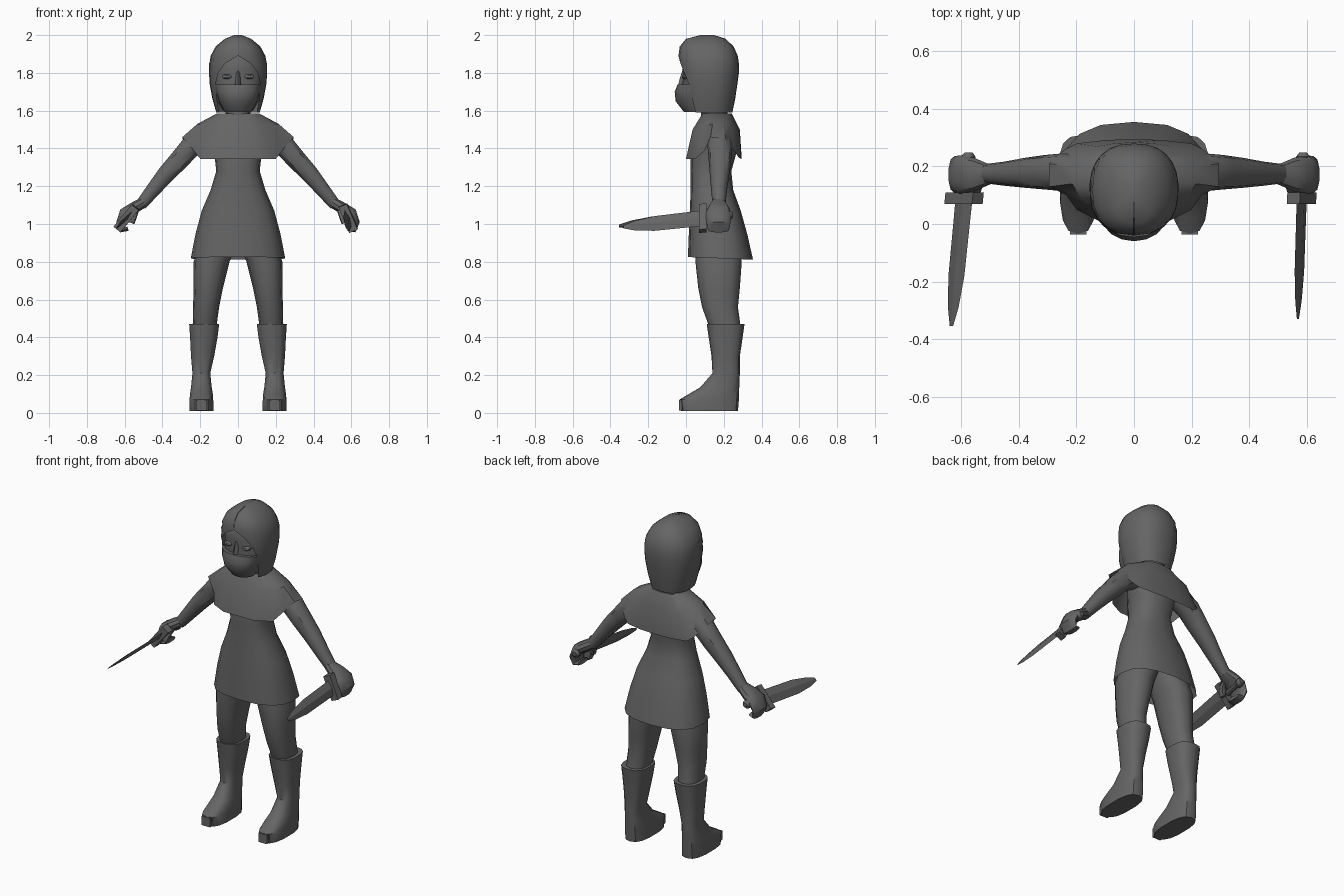
import bpy, bmesh, math
from mathutils import Vector as V

grey = bpy.data.materials.new("dark grey")
grey.diffuse_color = (0.13, 0.13, 0.13, 1)


def loft(name, rings, closed=True, caps=(True, True), angle=40):
    """Skin a list of point rings."""
    bm = bmesh.new()
    vs = [[bm.verts.new(p) for p in r] for r in rings]
    n = len(vs[0])
    for a, b in zip(vs, vs[1:]):
        for i in range(n if closed else n - 1):
            j = (i + 1) % n
            bm.faces.new((a[i], a[j], b[j], b[i]))
    for use, r in zip(caps, (vs[0], vs[-1])):
        if use:
            bm.faces.new(r)
    bmesh.ops.remove_doubles(bm, verts=bm.verts, dist=0.0005)
    bmesh.ops.recalc_face_normals(bm, faces=bm.faces)
    me = bpy.data.meshes.new(name)
    bm.to_mesh(me)
    bm.free()
    ob = bpy.data.objects.new(name, me)
    bpy.context.collection.objects.link(ob)
    me.materials.append(grey)
    bpy.ops.object.select_all(action='DESELECT')
    ob.select_set(True)
    bpy.context.view_layer.objects.active = ob
    bpy.ops.object.shade_smooth_by_angle(angle=math.radians(angle))
    return ob


def oval(c, u, v, n=12, e=1.0, a0=0.0):
    """Ring round c; e below 1 makes it boxier. Angle 0 points along -v."""
    out = []
    for i in range(n):
        t = a0 + (2 * math.pi - 2 * a0) * i / (n if a0 == 0 else n - 1)
        s, k = math.sin(t), -math.cos(t)
        out.append(V(c) + V(u) * math.copysign(abs(s) ** e, s) + V(v) * math.copysign(abs(k) ** e, k))
    return out


def level(z, x0, x1, y0, y1, n=12, e=0.85, a0=0.0, tilt=0.0):
    """Horizontal ring from its x and y limits."""
    r = oval(((x0 + x1) / 2, (y0 + y1) / 2, z), ((x1 - x0) / 2, 0, 0), (0, (y1 - y0) / 2, 0), n, e, a0)
    return [p + V((0, 0, tilt * (p.y - y0))) for p in r]


def tube(name, path, n=10, e=0.9):
    """Tube through (x, y, z, thickness, depth) points in the x-z plane."""
    pts = [V(p[:3]) for p in path]
    rings = []
    for i, p in enumerate(path):
        d = pts[min(i + 1, len(pts) - 1)] - pts[max(i - 1, 0)]
        u = V((d.z, 0, -d.x)).normalized()
        rings.append(oval(pts[i], u * p[3], (0, p[4], 0), n, e))
    return loft(name, rings)


# Dress: flared skirt, narrow waist, chest
loft("dress", [level(z, -w, w, a, b, 16, 0.8, tilt=t) for z, w, a, b, t in (
    (0.825, 0.25, 0.01, 0.355, -0.04), (0.95, 0.225, 0.015, 0.325, -0.02),
    (1.07, 0.192, 0.02, 0.29, 0), (1.18, 0.145, 0.025, 0.25, 0),
    (1.28, 0.115, 0.025, 0.24, 0), (1.37, 0.125, 0.025, 0.265, 0),
    (1.48, 0.15, 0.05, 0.27, 0), (1.56, 0.07, 0.1, 0.24, 0))], caps=(False, True))

# Shoulder cape with hem raised over the arms
half_rings = (
    ((0, .0, 1.345), (.1, .0, 1.345), (.2, .05, 1.345), (.235, .10, 1.39), (.295, .13, 1.46),
     (.295, .21, 1.45), (.24, .26, 1.38), (.2, .28, 1.35), (.1, .292, 1.345), (0, .295, 1.345)),
    ((0, .035, 1.5), (.07, .035, 1.5), (.14, .055, 1.5), (.185, .09, 1.52), (.215, .14, 1.53),
     (.215, .2, 1.53), (.18, .24, 1.52), (.13, .27, 1.5), (.07, .28, 1.5), (0, .285, 1.5)))
cape = [[V(p) for p in h] + [V((-x, y, z)) for x, y, z in h[-2:0:-1]] for h in half_rings]
cape.append([V((p.x * 0.52, 0.165 + (p.y - 0.16) * 0.62, 1.585)) for p in cape[1]])
loft("cape", cape, caps=(False, True))

# Neck
loft("neck", [level(z, -0.065, 0.065, 0.08, 0.22) for z in (1.54, 1.66)])

# Hood with arched opening: z, half width, front, back, half opening
hood = []
for z, w, a, b, o in ((1.59, .115, 0, .245, .10), (1.66, .135, -.015, .26, .112),
                      (1.74, .15, -.03, .272, .118), (1.80, .155, -.04, .28, .105),
                      (1.85, .153, -.04, .28, .068), (1.89, .145, -.04, .274, .001),
                      (1.94, .118, -.033, .252, .001), (1.98, .07, 0, .21, .001),
                      (2.0, .02, .075, .15, .001)):
    hood.append(level(z, -w, w, a, b, 21, 0.85, math.asin((o / w) ** (1 / 0.85))))
loft("hood", hood, closed=False, caps=(False, True))

# Face and pointed mask
loft("face", [level(z, -w, w, a, 0.2, 16, 0.9) for z, w, a in (
    (1.6, .08, .01), (1.66, .115, -.01), (1.74, .13, -.022), (1.78, .132, -.014),
    (1.82, .13, -.02), (1.87, .11, -.015), (1.92, .08, .02))])
loft("mask", [level(z, -w, w, a, 0.12, 16, 1.0) for z, w, a in (
    (1.592, .07, -.01), (1.65, .1, -.055), (1.70, .115, -.06), (1.738, .123, -.045))])
loft("nose", [level(z, -w, w, a, 0.03, 8, 1) for z, w, a in (
    (1.72, .02, -.045), (1.76, .016, -.036), (1.81, .012, -.02))])

# Hands and daggers differ slightly in blade tilt: base, tip, half width
blades = {1: (V((.583, .08, 1.03)), V((.57, -.33, .985)), V((.022, 0, -.052))),
          -1: (V((-.592, .08, 1.03)), V((-.635, -.355, .99)), V((-.037, 0, -.045)))}

for s, side in ((1, "right"), (-1, "left")):
    # Eye
    loft(side + "_eye", [oval((s * .06, y, 1.78), (.026 * k, 0, 0), (0, 0, .013 * k), 10, 1)
                         for y, k in ((.01, 1), (-.012, 1), (-.02, .5))])
    # Arm
    tube(side + "_arm", [(s * x, y, z, t, d) for x, y, z, t, d in (
        (.15, .175, 1.47, .06, .06), (.245, .18, 1.415, .06, .066), (.31, .18, 1.34, .055, .06),
        (.38, .178, 1.265, .049, .052), (.45, .175, 1.18, .04, .042), (.515, .175, 1.1, .032, .034))])
    # Curled hand and thumb
    tube(side + "_hand", [(s * x, .172, z, t, d) for x, z, t, d in (
        (.5, 1.115, .03, .034), (.555, 1.083, .032, .058), (.602, 1.057, .03, .067),
        (.624, 1.008, .022, .064), (.612, .968, .016, .056), (.582, .975, .012, .05))])
    tube(side + "_thumb", [(s * x, y, z, .017, .02) for x, y, z in (
        (.54, .14, 1.075), (.55, .11, 1.045), (.565, .1, 1.005))], 8)
    # Dagger: blade with diamond section, guard, grip, pommel
    base, tip, w = blades[s]
    flat = V((w.z, 0, -w.x)).normalized()
    rings = []
    for f, k in ((0, .8), (.15, .78), (.6, .75), (.85, .5), (1, .16)):
        c = base.lerp(tip, f)
        rings.append([c + w * k, c + flat * .012 * k, c - w * k, c - flat * .012 * k])
    loft(side + "_blade", rings, angle=20)
    d = (base - tip).normalized()
    loft(side + "_guard", [[base + d * q + w * a * 1.3 + flat * b * .024
                            for a, b in ((1, 1), (-1, 1), (-1, -1), (1, -1))] for q in (-.01, .03)])
    g = w.normalized()
    loft(side + "_grip", [oval(base + d * q, g * r, flat * r, 8, 1) for q, r in (
        (.02, .016), (.13, .016), (.135, .024), (.155, .026), (.17, .014))])

    # Leg
    loft(side + "_leg", [[V((s * p.x, p.y, p.z)) for p in level(*r)] for r in (
        (.45, .115, .24, .125, .29), (.56, .1, .238, .085, .275), (.66, .08, .235, .065, .285),
        (.8, .045, .235, .05, .295), (.9, .005, .2, .05, .29), (1.0, .0, .16, .06, .25))])
    # Boot: shaft, then foot
    loft(side + "_boot", [[V((s * p.x, p.y, p.z)) for p in level(*r, 14, .75)] for r in (
        (.01, .128, .258, -.025, .275), (.07, .13, .258, -.035, .28), (.1, .132, .255, .015, .28),
        (.135, .138, .25, .075, .282), (.21, .146, .242, .14, .285), (.3, .125, .25, .135, .285),
        (.4, .107, .255, .12, .3), (.47, .098, .26, .11, .31))], caps=(True, True))
    # Toe cap plate
    loft(side + "_toe_cap", [[V((s * x, y, z)) for x, z in ((.165, .012), (.165, .068), (.222, .068), (.222, .012))]
                             for y in (-.037, -.02)])
